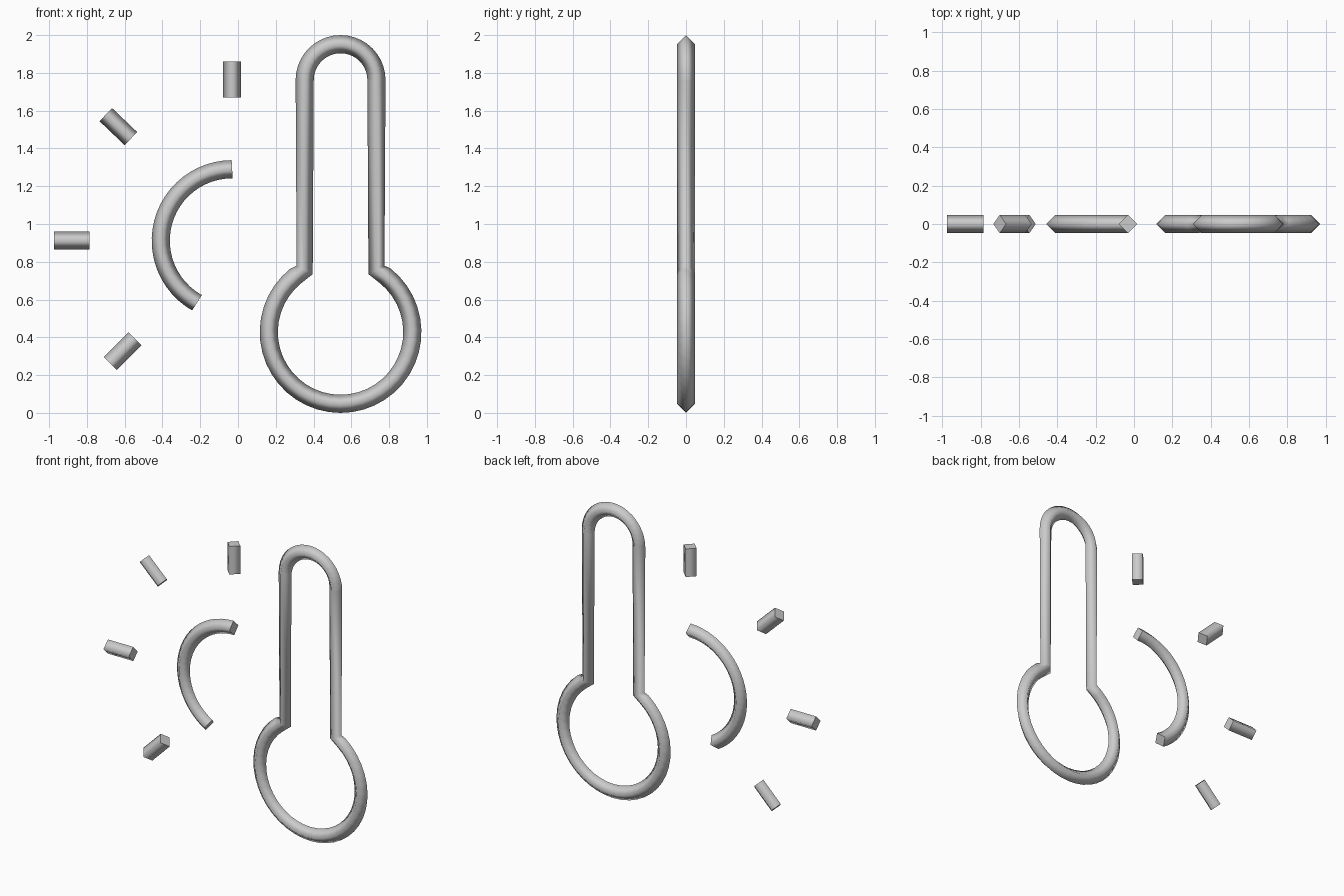
import bpy, bmesh
from math import sin, cos, radians, asin, degrees, sqrt
from mathutils import Vector

if "Cube" in bpy.data.objects:
    bpy.data.objects.remove(bpy.data.objects["Cube"])

R = 0.048  # half-width of the diamond cross-section

grey = bpy.data.materials.new("light_grey")
grey.diffuse_color = (0.6, 0.6, 0.6, 1)
grey.use_nodes = True
grey.node_tree.nodes["Principled BSDF"].inputs["Base Color"].default_value = grey.diffuse_color


def arc(cx, cz, r, a0, a1, n):
    """Points on an arc in the front plane, angles in degrees."""
    return [(cx + r * cos(radians(a0 + (a1 - a0) * i / n)),
             cz + r * sin(radians(a0 + (a1 - a0) * i / n))) for i in range(n + 1)]


def tube(name, path):
    """Sweep a four-sided diamond along a path; smooth sides, flat end caps."""
    pts = [Vector((x, 0, z)) for x, z in path]
    bm = bmesh.new()
    rings = []
    closed = (pts[0] - pts[-1]).length < 1e-4
    for i, p in enumerate(pts):
        before = pts[i] - pts[i - 1] if i else None
        after = pts[i + 1] - pts[i] if i < len(pts) - 1 else None
        if closed and before is None:
            before = pts[-1] - pts[-2]
        if closed and after is None:
            after = pts[1] - pts[0]
        t = sum((d.normalized() for d in (before, after) if d), Vector()).normalized()
        side = Vector((-t.z, 0, t.x))
        out = Vector((0, 1, 0))
        rings.append([bm.verts.new(p + R * d) for d in (side, out, -side, -out)])
    for a, b in zip(rings, rings[1:]):
        for k in range(4):
            f = bm.faces.new((a[k], a[(k + 1) % 4], b[(k + 1) % 4], b[k]))
            f.smooth = True
    for ring in (rings[0], rings[-1]):
        cap = bm.faces.new(ring)
        for e in cap.edges:
            e.smooth = False
    bmesh.ops.recalc_face_normals(bm, faces=bm.faces)
    me = bpy.data.meshes.new(name)
    bm.to_mesh(me)
    bm.free()
    me.materials.append(grey)
    ob = bpy.data.objects.new(name, me)
    bpy.context.collection.objects.link(ob)
    return ob


# thermometer outline: rounded top, straight stem, round bulb, seam at upper right
CX, TOP_Z, STEM = 0.543, 1.762, 0.19
BULB_Z, BULB_R = 0.428, 0.38
neck = degrees(asin(sqrt(1 - (STEM / BULB_R) ** 2)))
outline = arc(CX, TOP_Z, STEM, 0, 180, 20)
outline += arc(CX, BULB_Z, BULB_R, 180 - neck, 360 + neck, 36)
outline.append(outline[0])
tube("thermometer_outline", outline)

# partly hidden sun disc
SX, SZ = -0.031, 0.912
tube("sun_arc", arc(SX, SZ, 0.378, 90, 240.5, 24))

# sun rays
rays = {
    "ray_top": [(SX, 1.67), (SX, 1.86)],
    "ray_upper_left": [(-0.567, 1.452), (-0.70, 1.579)],
    "ray_left": [(-0.785, SZ), (-0.975, SZ)],
    "ray_lower_left": [(-0.546, 0.392), (-0.676, 0.262)],
}
for name, ends in rays.items():
    tube(name, ends)
